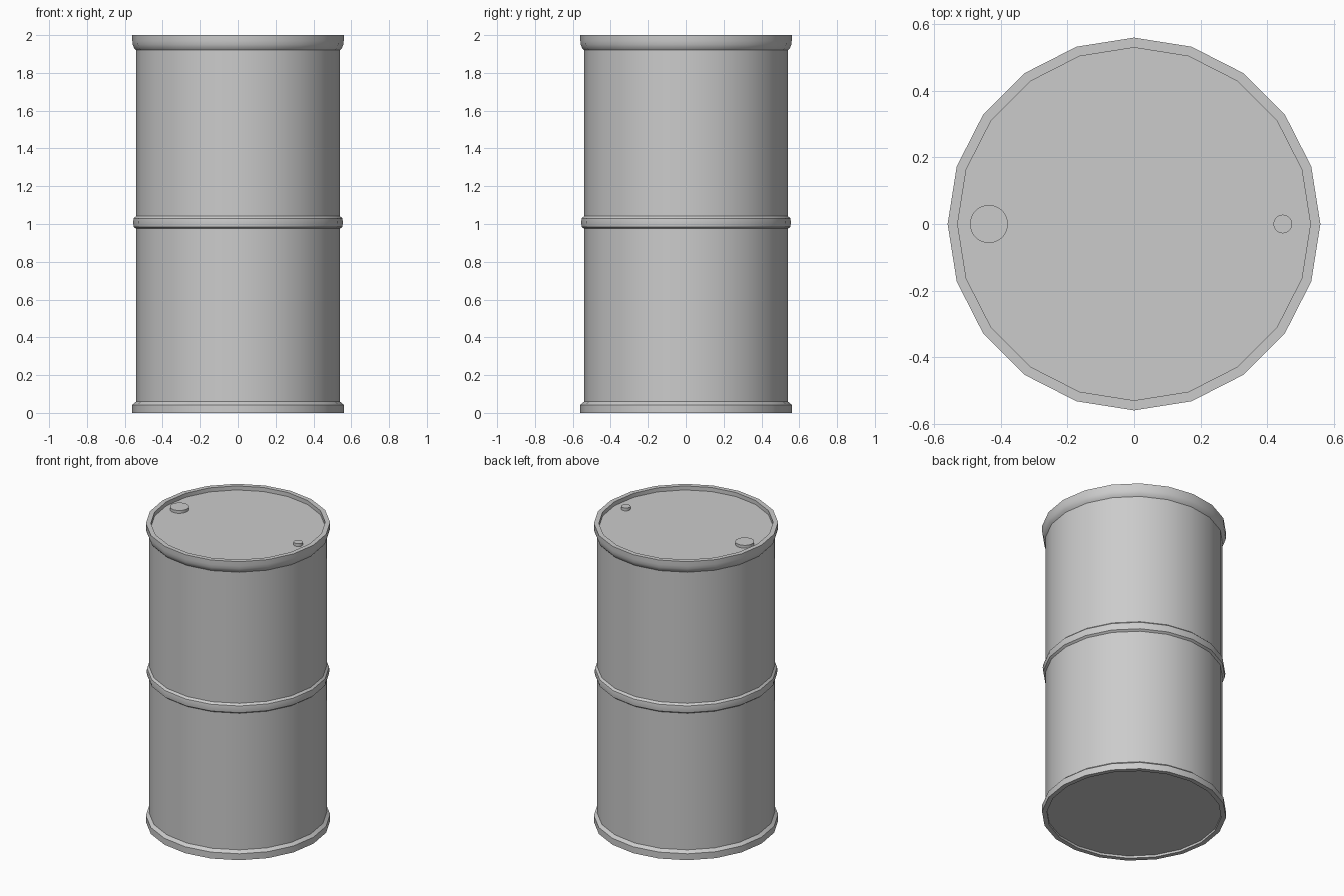
import bpy, bmesh, math

if "Cube" in bpy.data.objects:
    bpy.data.objects.remove(bpy.data.objects["Cube"])


def finish(name, bm, angle):
    bmesh.ops.recalc_face_normals(bm, faces=bm.faces[:])
    mesh = bpy.data.meshes.new(name)
    bm.to_mesh(mesh)
    bm.free()
    obj = bpy.data.objects.new(name, mesh)
    bpy.context.collection.objects.link(obj)
    bpy.ops.object.select_all(action='DESELECT')
    obj.select_set(True)
    bpy.context.view_layer.objects.active = obj
    bpy.ops.object.shade_smooth_by_angle(angle=math.radians(angle))
    return obj


def lathe(name, profile, sides, x=0.0, angle=30):
    """Revolve (radius, z) points, capping both ends of the profile."""
    bm = bmesh.new()
    rings = []
    for r, z in profile:
        rings.append([bm.verts.new((x + r * math.cos(2 * math.pi * i / sides),
                                    r * math.sin(2 * math.pi * i / sides), z))
                      for i in range(sides)])
    for a, b in zip(rings, rings[1:]):
        for i in range(sides):
            j = (i + 1) % sides
            bm.faces.new((a[i], a[j], b[j], b[i]))
    bm.faces.new(rings[0])
    bm.faces.new(rings[-1])
    return finish(name, bm, angle)


# Drum shell: recessed base, bottom rim, middle hoop, flared top rim, sunken lid
lathe("drum_body", [
    (0.53, 0.015), (0.53, 0.0), (0.56, 0.0), (0.56, 0.043), (0.54, 0.06),
    (0.54, 0.975), (0.553, 0.985), (0.556, 1.01), (0.553, 1.03), (0.54, 1.042),
    (0.54, 1.92), (0.551, 1.932), (0.558, 1.95), (0.56, 1.97), (0.56, 2.0),
    (0.53, 2.0), (0.53, 1.973)], 20)

# Bung caps on the lid
for name, x, r in (("large_bung_cap", -0.436, 0.057), ("small_bung_cap", 0.447, 0.028)):
    lathe(name, [(r, 1.965), (r, 1.992)], 32, x)
